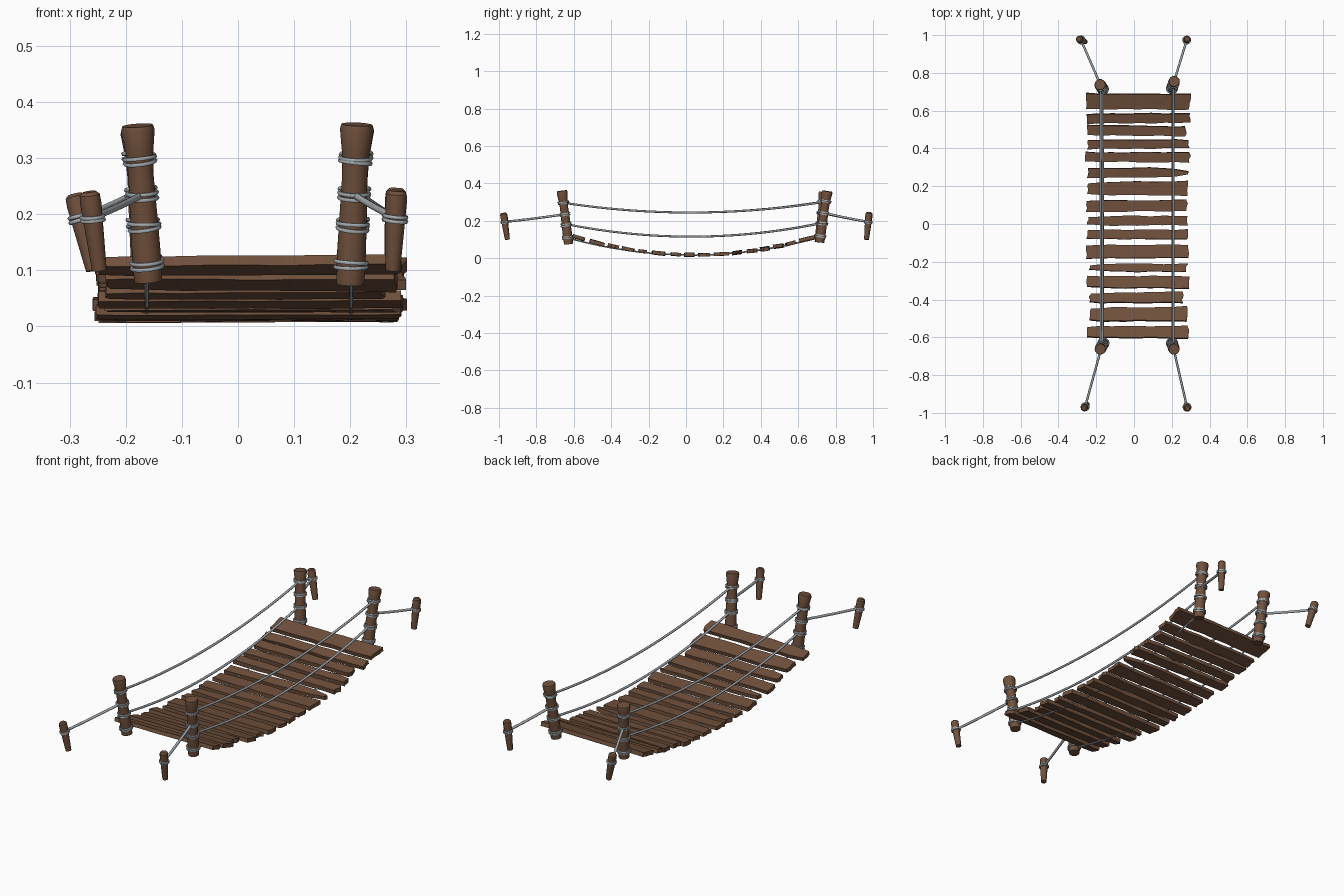
import bpy, bmesh, math, random
from mathutils import Vector

if "Cube" in bpy.data.objects:
    bpy.data.objects.remove(bpy.data.objects["Cube"])

random.seed(4)


def material(name, rgb):
    m = bpy.data.materials.new(name)
    m.diffuse_color = (*rgb, 1)
    m.use_nodes = True
    m.node_tree.nodes["Principled BSDF"].inputs["Base Color"].default_value = m.diffuse_color
    return m


WOOD = material("brown wood", (0.165, 0.082, 0.046))
ROPE = material("grey rope", (0.40, 0.43, 0.45))


def add_object(name, bm, mat, smooth=None):
    bmesh.ops.recalc_face_normals(bm, faces=bm.faces)
    me = bpy.data.meshes.new(name)
    bm.to_mesh(me)
    bm.free()
    me.materials.append(mat)
    ob = bpy.data.objects.new(name, me)
    bpy.context.collection.objects.link(ob)
    if smooth:
        bpy.ops.object.select_all(action='DESELECT')
        ob.select_set(True)
        bpy.context.view_layer.objects.active = ob
        bpy.ops.object.shade_smooth_by_angle(angle=math.radians(smooth))
    return ob


def frame(axis):
    """Two unit vectors across an axis."""
    a = axis.normalized()
    u = a.cross(Vector((0, 1, 0)) if abs(a.y) < 0.8 else Vector((1, 0, 0))).normalized()
    return u, a.cross(u)


def loft(bm, centres, radii, sides, closed=False):
    """Round skin through a row of centres."""
    n, rings = len(centres), []
    for i, c in enumerate(centres):
        if closed:
            d = centres[(i + 1) % n] - centres[i - 1]
        else:
            d = centres[min(i + 1, n - 1)] - centres[max(i - 1, 0)]
        if closed:
            v = NORMAL[0]
            u = d.normalized().cross(v)
        else:
            u, v = frame(d)
        rings.append([bm.verts.new(c + radii[i] * (math.cos(k * math.tau / sides) * u
                      + math.sin(k * math.tau / sides) * v)) for k in range(sides)])
    for i in range(n if closed else n - 1):
        a, b = rings[i], rings[(i + 1) % n]
        for k in range(sides):
            j = (k + 1) % sides
            bm.faces.new((a[k], a[j], b[j], b[k]))
    if not closed:
        bm.faces.new(rings[0])
        bm.faces.new(rings[-1])


NORMAL = [Vector((0, 0, 1))]


def wrap(bm, bottom, top, z, radius, tube=0.0038):
    """One rope turn around a leaning post at height z."""
    axis = (top - bottom).normalized()
    c = bottom.lerp(top, (z - bottom.z) / (top.z - bottom.z))
    n = (axis + Vector((random.uniform(-.08, .08), random.uniform(-.08, .08), 0))).normalized()
    u, v = frame(n)
    NORMAL[0] = n
    pts = [c + radius * (math.cos(i * math.tau / 24) * u + math.sin(i * math.tau / 24) * v)
           for i in range(24)]
    loft(bm, pts, [tube] * 24, 6, True)


def pole(name, bottom, top, profile, sides):
    bm = bmesh.new()
    loft(bm, [bottom.lerp(top, t) for t, r in profile], [r for t, r in profile], sides)
    add_object(name, bm, WOOD, 40)


def rope(name, a, b, sag, r):
    pts = [a.lerp(b, i / 24) - Vector((0, 0, sag * (1 - (i / 12 - 1) ** 2))) for i in range(25)]
    bm = bmesh.new()
    loft(bm, pts, [r] * 25, 8)
    add_object(name, bm, ROPE, 60)


# Posts and stakes: bottom and top points
V = Vector
POSTS = {"front_left": (V((-.160, -.628, .08)), V((-.179, -.663, .358))),
         "front_right": (V((.200, -.628, .075)), V((.212, -.663, .360))),
         "back_left": (V((-.163, .712, .085)), V((-.180, .738, .352))),
         "back_right": (V((.200, .715, .085)), V((.213, .755, .358)))}
STAKES = {"front_left": (V((-.247, -.955, .10)), V((-.265, -.975, .240))),
          "front_right": (V((.276, -.955, .10)), V((.283, -.977, .242))),
          "back_left": (V((-.258, .965, .10)), V((-.291, .979, .236))),
          "back_right": (V((.274, .965, .10)), V((.282, .979, .246)))}
POST_SHAPE = [(0, .0245), (.1, .026), (.4, .0245), (.68, .0225), (.82, .0245), (.97, .030), (1, .0275)]
STAKE_SHAPE = [(0, .013), (.35, .0155), (.85, .019), (.96, .018), (1, .012)]


def at(pair, z):
    b, t = pair
    return b.lerp(t, (z - b.z) / (t.z - b.z))


for key, post in POSTS.items():
    stake = STAKES[key]
    pole(key + "_post", *post, POST_SHAPE, 14)
    pole(key + "_stake", *stake, STAKE_SHAPE, 12)
    lift = .007 if "back" in key else 0
    bm = bmesh.new()
    for z, r in ((.106, .028), (.115, .028), (.174, .027), (.183, .027),
                 (.229, .0265), (.238, .0265), (.293, .0275), (.300, .0275)):
        wrap(bm, *post, z + lift, r)
    for z in (.189, .196):
        wrap(bm, *stake, z, .0195)
    add_object(key + "_rope_wraps", bm, ROPE, 60)
    rope(key + "_guy_rope", at(stake, .194), at(post, .235 + lift), .002, .0062)

# Hand, side and deck ropes between front and back posts
for side in ("left", "right"):
    f, b = POSTS["front_" + side], POSTS["back_" + side]
    rope(side + "_hand_rope", at(f, .296), at(b, .302), .055, .0055)
    rope(side + "_side_rope", at(f, .182), at(b, .188), .070, .0055)
    rope(side + "_deck_rope", at(f, .108), at(b, .113), .094, .004)


def deck_z(y):
    return .0175 + .235 * abs(y - .05) ** 2


# Planks: centre y, width, left end, right end, left taper, right taper
PLANKS = [(.65, .082, -.258, .303, 1, 1.05), (.56, .05, -.258, .302, 1, 1),
          (.494, .05, -.256, .280, 1, 1), (.422, .046, -.25, .296, 1, .9),
          (.354, .05, -.26, .302, 1, 1), (.272, .05, -.25, .292, 1, .35),
          (.188, .072, -.252, .288, .75, 1.1), (.096, .058, -.256, .287, 1, 1),
          (.017, .05, -.25, .287, .8, 1), (-.055, .05, -.255, .287, 1, 1),
          (-.147, .07, -.258, .295, 1, 1), (-.232, .042, -.24, .287, .35, 1),
          (-.308, .064, -.255, .298, .9, 1), (-.39, .054, -.24, .265, .8, 1.1),
          (-.478, .072, -.24, .288, .9, 1.15), (-.573, .062, -.253, .292, .9, 1.1)]
NX, NY = 9, 4
for n, (y, w, x0, x1, t0, t1) in enumerate(PLANKS):
    slope = math.atan(.47 * (y - .05))
    tilt = slope + random.uniform(-.05, .05)
    yaw, roll = random.uniform(-.012, .012), random.uniform(-.007, .007)
    half = random.uniform(.008, .0105)
    ends = [(random.uniform(0, .012), random.uniform(0, .012)) for _ in range(NY)]
    edge = [(random.uniform(-.003, .003), random.uniform(-.003, .003)) for _ in range(NX)]
    bm = bmesh.new()
    grid = {}
    for s in (-1, 1):
        for i in range(NX):
            p = i / (NX - 1)
            taper = 1 + (t0 - 1) * max(0, 1 - p * 5) + (t1 - 1) * max(0, p * 5 - 4)
            for j in range(NY):
                q = j / (NY - 1)
                x = (x0 + ends[j][0]) * (1 - p) + (x1 - ends[j][1]) * p
                ly = (q - .5) * w * taper + edge[i][0] * (1 - q) + edge[i][1] * q
                lz = s * half + random.uniform(-.0006, .0006)
                grid[s, i, j] = bm.verts.new((
                    x, y + ly * math.cos(tilt) - lz * math.sin(tilt) + x * yaw,
                    max(0, deck_z(y) + ly * math.sin(tilt) + lz * math.cos(tilt) + x * roll)))
    for i in range(NX - 1):
        for j in range(NY - 1):
            for s in (-1, 1):
                bm.faces.new([grid[s, a, b] for a, b in ((i, j), (i + 1, j), (i + 1, j + 1), (i, j + 1))])
        for j in (0, NY - 1):
            bm.faces.new((grid[-1, i, j], grid[-1, i + 1, j], grid[1, i + 1, j], grid[1, i, j]))
    for j in range(NY - 1):
        for i in (0, NX - 1):
            bm.faces.new((grid[-1, i, j], grid[-1, i, j + 1], grid[1, i, j + 1], grid[1, i, j]))
    add_object("plank_%02d" % (n + 1), bm, WOOD)
